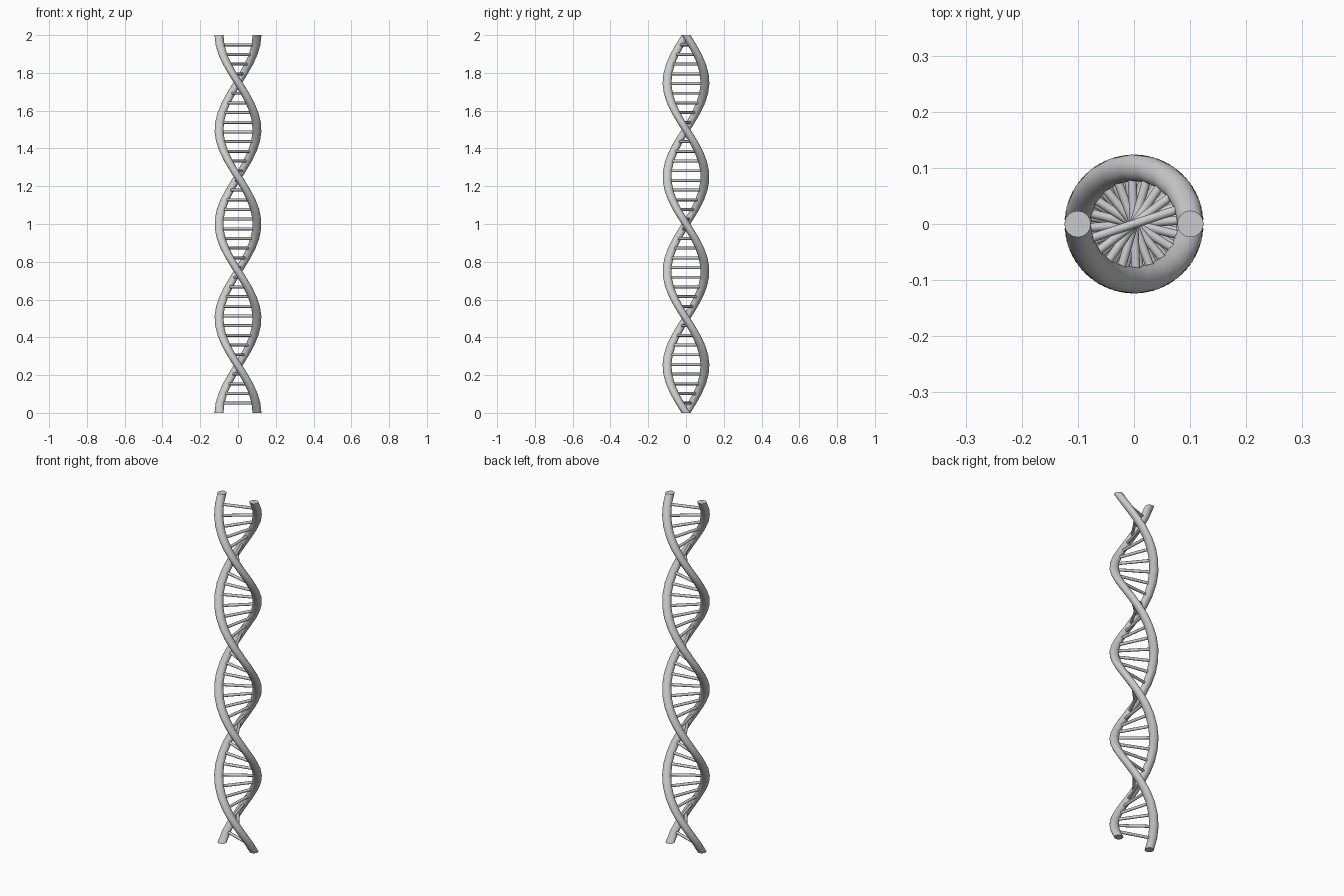
import bpy, bmesh, math
from mathutils import Vector, Matrix

if "Cube" in bpy.data.objects:
    bpy.data.objects.remove(bpy.data.objects["Cube"])

HEIGHT, RADIUS, TURNS, STEPS = 2.0, 0.1005, 2, 39
STRAND_R, RUNG_R, SIDES = 0.0235, 0.0078, 16


def angle_at(z):
    # left-handed twist, going clockwise with height
    return -2 * math.pi * TURNS * z / HEIGHT


def finish(bm, name):
    bmesh.ops.recalc_face_normals(bm, faces=bm.faces)
    mesh = bpy.data.meshes.new(name)
    bm.to_mesh(mesh)
    bm.free()
    obj = bpy.data.objects.new(name, mesh)
    bpy.context.collection.objects.link(obj)
    bpy.ops.object.select_all(action='DESELECT')
    obj.select_set(True)
    bpy.context.view_layer.objects.active = obj
    bpy.ops.object.shade_smooth_by_angle(angle=math.radians(40))
    return obj


# Twisted strand: a level circle swept up the helix, with flat ends
def strand(name, phase):
    bm = bmesh.new()
    rings = []
    for i in range(STEPS + 1):
        z = HEIGHT * i / STEPS
        turn = Matrix.Rotation(angle_at(z) + phase, 3, 'Z')
        ring = []
        for k in range(SIDES):
            a = 2 * math.pi * k / SIDES
            p = Vector((RADIUS + STRAND_R * math.cos(a), STRAND_R * math.sin(a), z))
            ring.append(bm.verts.new(turn @ p))
        rings.append(ring)
    for lo, hi in zip(rings, rings[1:]):
        for k in range(SIDES):
            n = (k + 1) % SIDES
            bm.faces.new((lo[k], lo[n], hi[n], hi[k]))
    bm.faces.new(rings[0])
    bm.faces.new(rings[-1])
    return finish(bm, name)


strand("strand_a", 0)
strand("strand_b", math.pi)

# Rungs: thin rods joining the two strands at every step except the ends
bm = bmesh.new()
for i in range(1, STEPS):
    z = HEIGHT * i / STEPS
    m = (Matrix.Translation((0, 0, z)) @ Matrix.Rotation(angle_at(z), 4, 'Z')
         @ Matrix.Rotation(math.pi / 2, 4, 'Y'))
    bmesh.ops.create_cone(bm, cap_ends=True, segments=12, radius1=RUNG_R,
                          radius2=RUNG_R, depth=2 * RADIUS - 0.02, matrix=m)
finish(bm, "rungs")
